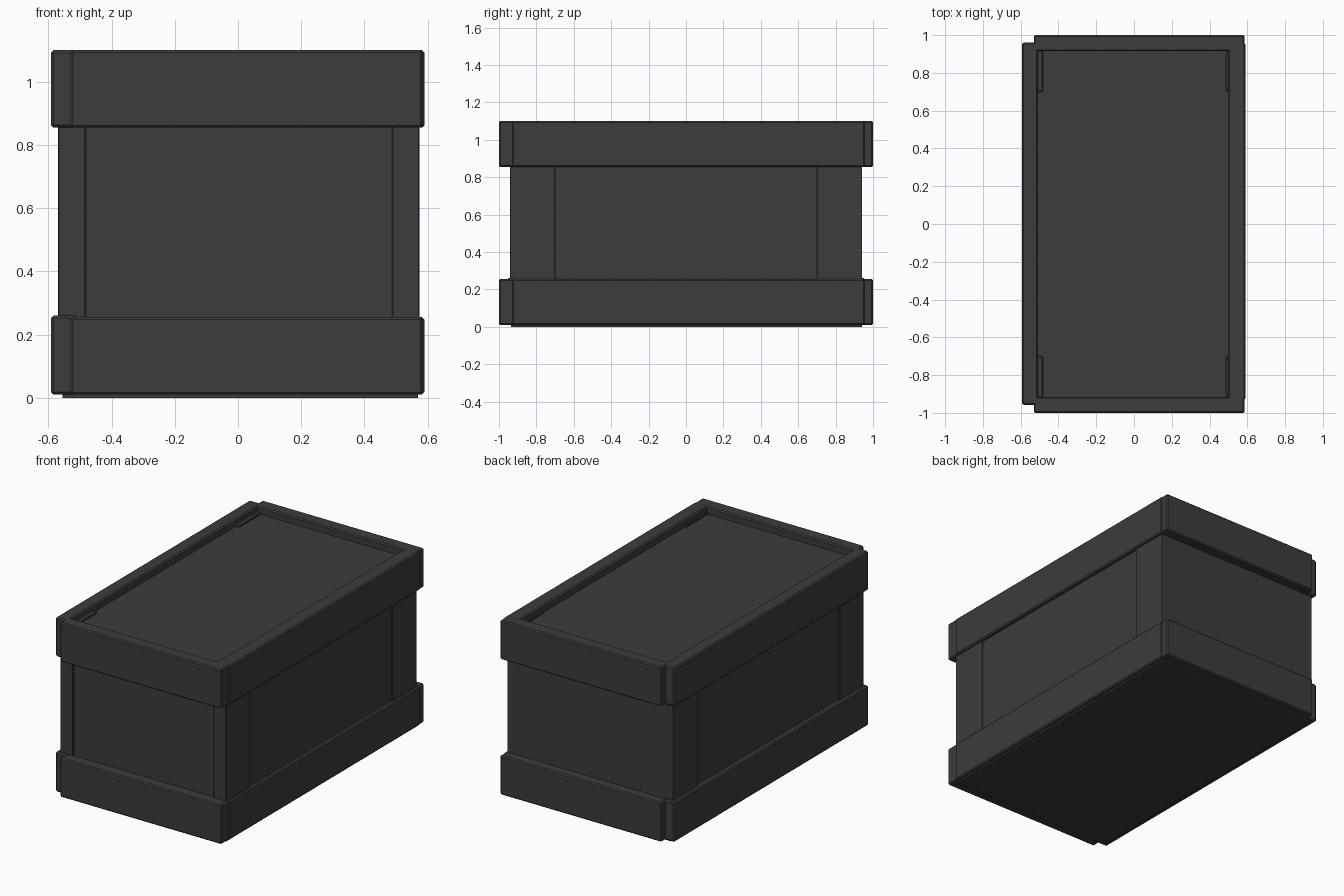
import bpy, bmesh

if "Cube" in bpy.data.objects:
    bpy.data.objects.remove(bpy.data.objects["Cube"])

mat = bpy.data.materials.new("dark_grey")
mat.diffuse_color = (0.045, 0.045, 0.045, 1)
mat.use_nodes = True
mat.node_tree.nodes["Principled BSDF"].inputs["Base Color"].default_value = mat.diffuse_color


def board(name, x, y, z, bevel=0.0):
    """Axis-aligned board given its (min, max) on each axis."""
    bm = bmesh.new()
    bmesh.ops.create_cube(bm, size=1)
    for v in bm.verts:
        v.co = [r[0] if c < 0 else r[1] for c, r in zip(v.co, (x, y, z))]
    if bevel:
        bmesh.ops.bevel(bm, geom=bm.edges[:], offset=bevel, segments=1,
                        profile=0.5, affect='EDGES')
    bmesh.ops.recalc_face_normals(bm, faces=bm.faces[:])
    me = bpy.data.meshes.new(name)
    bm.to_mesh(me)
    bm.free()
    me.materials.append(mat)
    ob = bpy.data.objects.new(name, me)
    bpy.context.collection.objects.link(ob)
    return ob


# Upper and lower bands of four boards
for label, z0, z1, dz in (("lower", 0.01, 0.255, 0.005), ("upper", 0.855, 1.10, 0.0)):
    board(label + "_front_band", (-0.53, 0.585), (-1.0, -0.915), (z0, z1), 0.007)
    board(label + "_back_band", (-0.53, 0.585), (0.915, 1.0), (z0, z1), 0.007)
    board(label + "_left_band", (-0.592, -0.507), (-0.957, 0.96), (z0, z1 + dz), 0.008)
    board(label + "_right_band", (0.498, 0.59), (-0.93, 0.957), (z0, z1), 0.008)

# Corner posts on the long sides, just showing above the lid
for end, ys in (("front", (-0.94, -0.70)), ("back", (0.70, 0.938))):
    board(end + "_left_post", (-0.57, -0.483), ys, (0.03, 1.065), 0.003)
    board(end + "_right_post", (0.488, 0.575), ys, (0.03, 1.065), 0.003)

# Wall panels: sides slightly recessed, back covering the full width
board("left_panel", (-0.563, -0.51), (-0.71, 0.71), (0.03, 1.04))
board("right_panel", (0.51, 0.568), (-0.71, 0.71), (0.03, 1.04))
board("front_panel", (-0.479, 0.489), (-0.932, -0.87), (0.03, 1.04))
board("back_panel", (-0.57, 0.575), (0.87, 0.94), (0.03, 1.04))

# Base and sunken lid
board("base", (-0.555, 0.57), (-0.935, 0.94), (0.0, 0.06))
board("lid", (-0.52, 0.51), (-0.93, 0.93), (1.0, 1.055))
